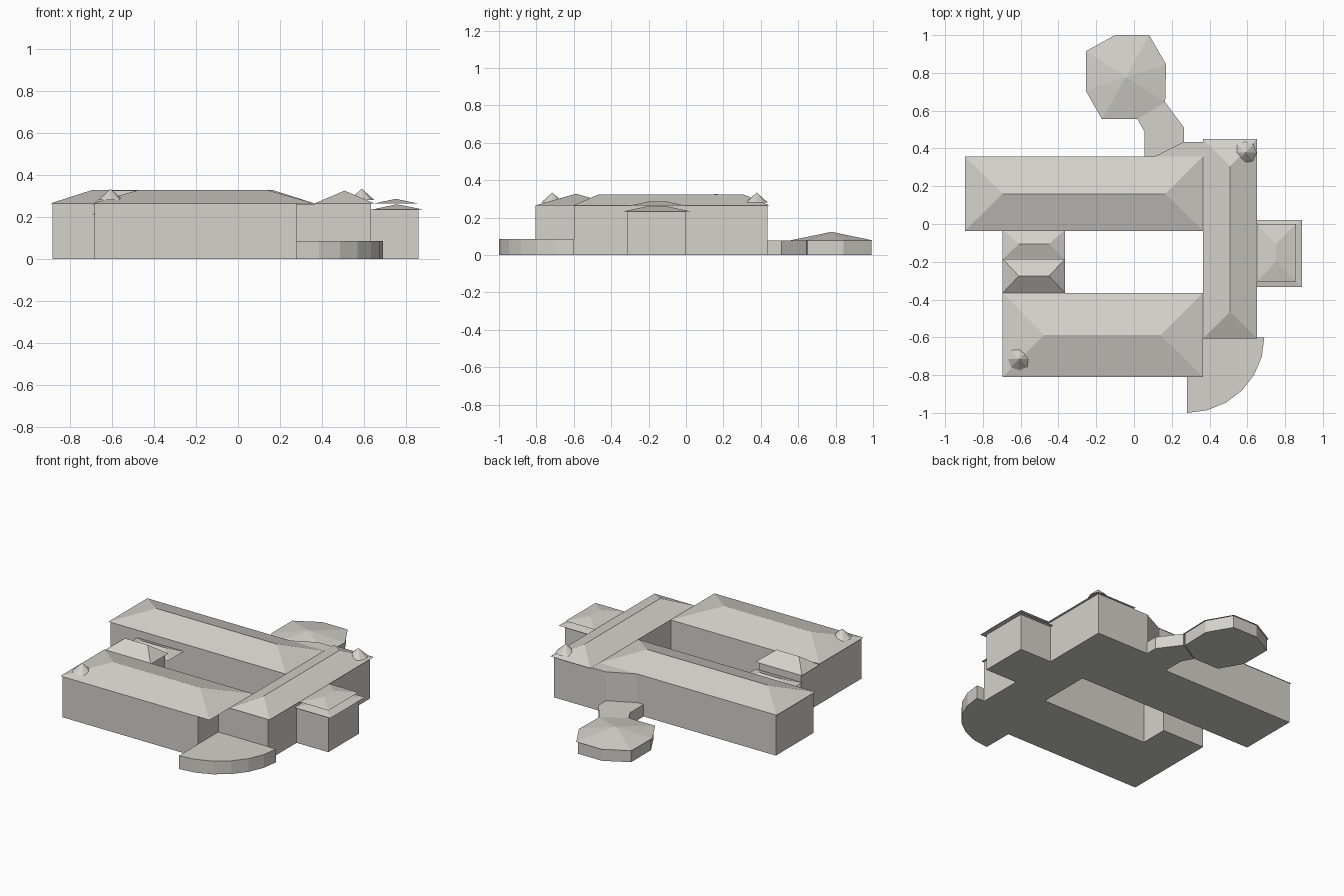
import bpy, bmesh, math

if "Cube" in bpy.data.objects:
    bpy.data.objects.remove(bpy.data.objects["Cube"])

stone = bpy.data.materials.new("pale_stone")
stone.diffuse_color = (0.66, 0.645, 0.60, 1)
stone.use_nodes = True
stone.node_tree.nodes["Principled BSDF"].inputs["Base Color"].default_value = stone.diffuse_color


def make(name, verts, faces):
    """Create a flat-shaded object with outward normals."""
    me = bpy.data.meshes.new(name)
    me.from_pydata(verts, [], faces)
    bm = bmesh.new()
    bm.from_mesh(me)
    bmesh.ops.recalc_face_normals(bm, faces=bm.faces)
    bm.to_mesh(me)
    bm.free()
    me.materials.append(stone)
    ob = bpy.data.objects.new(name, me)
    bpy.context.collection.objects.link(ob)
    return ob


def prism(name, outline, height):
    """Extrude an outline up from the ground."""
    n = len(outline)
    verts = [(x, y, z) for z in (0, height) for x, y in outline]
    faces = [tuple(range(n)), tuple(range(n, 2 * n))]
    faces += [(i, (i + 1) % n, n + (i + 1) % n, n + i) for i in range(n)]
    return make(name, verts, faces)


def block(name, x0, x1, y0, y1, height):
    return prism(name, [(x0, y0), (x1, y0), (x1, y1), (x0, y1)], height)


def hip_roof(name, x0, x1, y0, y1, eave, ridge_a, ridge_b, top):
    """Hipped roof with a ridge running along its x or y axis."""
    v = [(x0, y0, eave), (x1, y0, eave), (x1, y1, eave), (x0, y1, eave),
         (*ridge_a, top), (*ridge_b, top)]
    if ridge_a[1] == ridge_b[1]:      # ridge along x
        f = [(0, 1, 5, 4), (2, 3, 4, 5), (3, 0, 4), (1, 2, 5)]
    else:                             # ridge along y
        f = [(0, 1, 4), (1, 2, 5, 4), (2, 3, 5), (3, 0, 4, 5)]
    return make(name, v, f + [(0, 1, 2, 3)])


def spire(name, outline, base, apex):
    """Pyramid roof over any outline."""
    n = len(outline)
    verts = [(x, y, base) for x, y in outline] + [apex]
    faces = [(i, (i + 1) % n, n) for i in range(n)] + [tuple(range(n))]
    return make(name, verts, faces)


EAVE, RIDGE = 0.264, 0.328

# Main wings
block("north_wing_walls", -0.885, 0.37, -0.03, 0.352, EAVE)
hip_roof("north_wing_roof", -0.895, 0.365, -0.036, 0.357, EAVE,
         (-0.695, 0.16), (0.165, 0.16), RIDGE)
block("south_wing_walls", -0.685, 0.28, -0.805, -0.37, EAVE)
hip_roof("south_wing_roof", -0.695, 0.365, -0.81, -0.365, EAVE,
         (-0.475, -0.588), (0.14, -0.588), RIDGE)
block("east_wing_walls", 0.367, 0.635, -0.60, 0.435, EAVE)
block("south_east_corner", 0.28, 0.367, -0.60, -0.37, EAVE - 0.002)
hip_roof("east_wing_roof", 0.365, 0.65, -0.607, 0.45, EAVE,
         (0.508, -0.465), (0.508, 0.305), RIDGE - 0.003)

# Angled infill in the north-east corner
prism("north_east_infill", [(0.105, 0.345), (0.367, 0.345), (0.367, 0.435),
                            (0.265, 0.435), (0.105, 0.355)], EAVE - 0.002)

# West connector and the lower canopy beside it
block("connector_walls", -0.685, -0.385, -0.37, -0.19, 0.258)
hip_roof("connector_roof", -0.695, -0.365, -0.365, -0.185, 0.258,
         (-0.61, -0.275), (-0.45, -0.275), 0.325)
hip_roof("canopy_roof", -0.695, -0.365, -0.188, -0.03, 0.212,
         (-0.61, -0.105), (-0.45, -0.105), 0.243)

# East annex with stacked roofs
block("annex_walls", 0.63, 0.86, -0.312, 0.0, 0.235)
hip_roof("annex_lower_roof", 0.635, 0.889, -0.333, 0.022, 0.234,
         (0.757, -0.21), (0.757, -0.10), 0.26)
hip_roof("annex_upper_roof", 0.65, 0.857, -0.305, 0.0, 0.264,
         (0.752, -0.20), (0.752, -0.105), 0.286)

# Curved terrace at the front
arc = [(0.28 + 0.41 * math.sin(math.radians(a)),
        -0.60 - 0.40 * math.cos(math.radians(a))) for a in range(0, 91, 15)]
prism("curved_terrace", arc + [(0.28, -0.60)], 0.085)

# Octagonal pavilion and its link to the house
octagon = [(-0.10, 1.0), (0.08, 1.0), (0.17, 0.845), (0.165, 0.645),
           (0.015, 0.555), (-0.17, 0.555), (-0.255, 0.705), (-0.255, 0.915)]
cx, cy = -0.043, 0.778
inner = [(cx + (x - cx) * 0.96, cy + (y - cy) * 0.96) for x, y in octagon]
prism("pavilion_walls", inner, 0.079)
spire("pavilion_roof", octagon, 0.078, (cx, cy, 0.124))
prism("pavilion_link", [(0.055, 0.34), (0.265, 0.34), (0.265, 0.51),
                        (0.165, 0.645), (0.015, 0.56), (0.055, 0.49)], 0.077)

# Small corner spires on the roofs
for name, x, y in (("south_west_spire", -0.608, -0.715),
                   ("north_east_spire", 0.59, 0.378)):
    ring = [(x + 0.06 * math.cos(math.tau * i / 8),
             y + 0.06 * math.sin(math.tau * i / 8)) for i in range(8)]
    spire(name, ring, 0.28, (x, y, 0.334))
